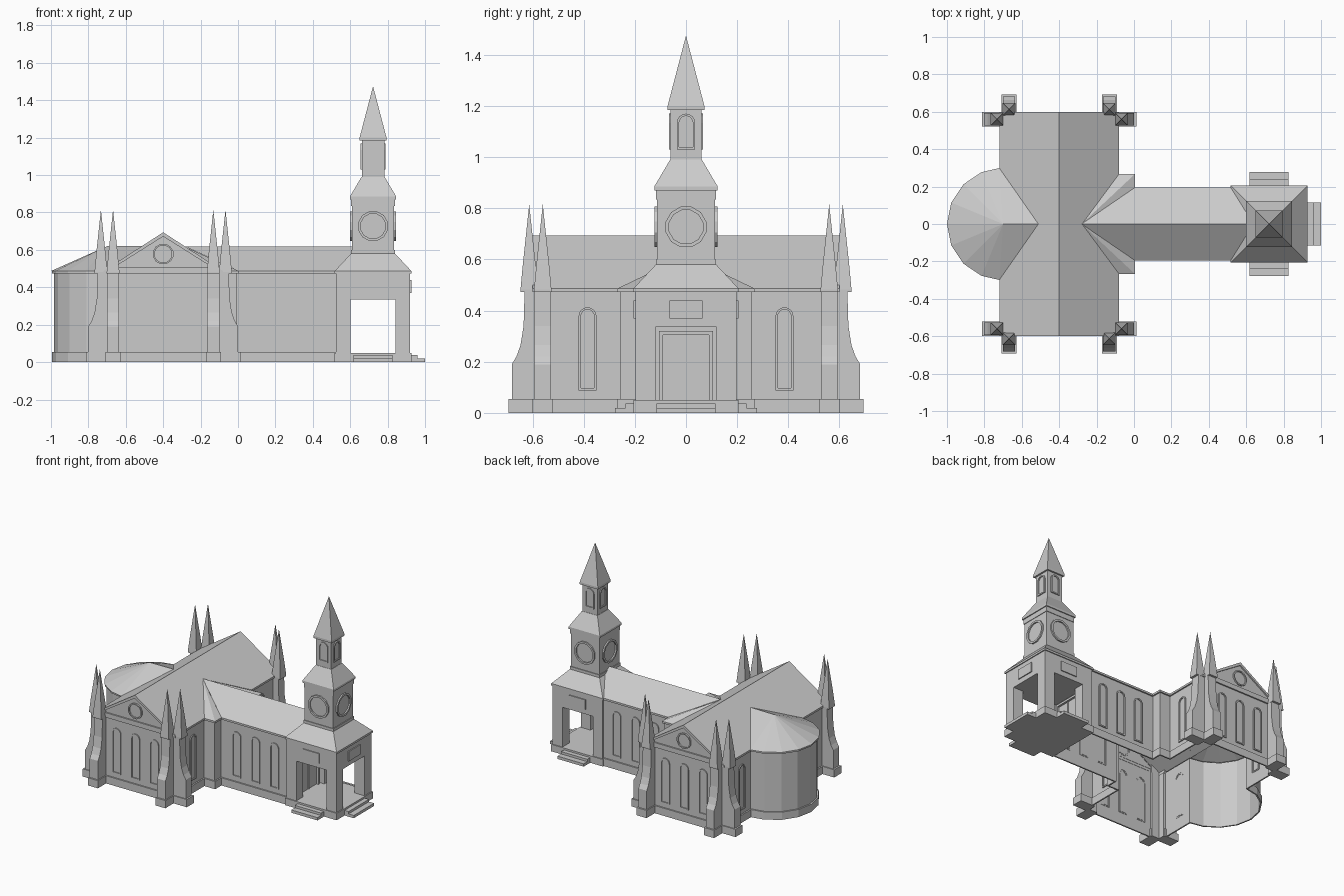
import bpy, bmesh
from math import sin, cos, pi, radians

if "Cube" in bpy.data.objects:
    bpy.data.objects.remove(bpy.data.objects["Cube"])

def mk(name, verts, faces):
    me = bpy.data.meshes.new(name)
    me.from_pydata(verts, [], faces)
    bm = bmesh.new()
    bm.from_mesh(me)
    bmesh.ops.recalc_face_normals(bm, faces=bm.faces)
    bm.to_mesh(me)
    bm.free()
    ob = bpy.data.objects.new(name, me)
    bpy.context.collection.objects.link(ob)
    return ob

def frustum(name, cx, cy, h0, z0, h1, z1):
    s = [(-1, -1), (1, -1), (1, 1), (-1, 1)]
    v = [(cx + a * h0, cy + b * h0, z0) for a, b in s]
    if h1 == 0:
        v.append((cx, cy, z1))
        f = [(i, (i + 1) % 4, 4) for i in range(4)] + [(3, 2, 1, 0)]
    else:
        v += [(cx + a * h1, cy + b * h1, z1) for a, b in s]
        f = [(i, (i + 1) % 4, (i + 1) % 4 + 4, i + 4) for i in range(4)] + [(3, 2, 1, 0), (4, 5, 6, 7)]
    return mk(name, v, f)

def box(name, x0, x1, y0, y1, z0, z1):
    v = [(x, y, z) for z in (z0, z1) for x, y in ((x0, y0), (x1, y0), (x1, y1), (x0, y1))]
    f = [(i, (i + 1) % 4, (i + 1) % 4 + 4, i + 4) for i in range(4)] + [(3, 2, 1, 0), (4, 5, 6, 7)]
    return mk(name, v, f)

def placed(loc, ang):
    # u runs along the wall, d points out of it
    return lambda u, d, z: (loc[0] - sin(ang) * u + cos(ang) * d, loc[1] + cos(ang) * u + sin(ang) * d, loc[2] + z)

def frame(name, outer, inner, loc, ang, depth=0.008):
    P, n = placed(loc, ang), len(outer)
    rows = [(outer, -0.002), (outer, depth), (inner, depth), (inner, -0.002)]
    v = [P(u, d, z) for pts, d in rows for u, z in pts]
    f = [(r * n + i, r * n + (i + 1) % n, (r + 1) * n + (i + 1) % n, (r + 1) * n + i)
         for r in range(3) for i in range(n)]
    return mk(name, v, f)

def prism(name, pts, w, loc, ang):
    # profile (d, z) extruded to width w along the wall
    P, n = placed(loc, ang), len(pts)
    v = [P(s * w / 2, d, z) for s in (-1, 1) for d, z in pts]
    f = [(i, (i + 1) % n, (i + 1) % n + n, i + n) for i in range(n)]
    return mk(name, v, f + [tuple(range(n))[::-1], tuple(range(n, 2 * n))])

def arch(w, h):
    return [(-w, 0), (w, 0)] + [(w * cos(pi * i / 8), h - w + w * sin(pi * i / 8)) for i in range(9)]

def window(name, x, y, z, ang, w=0.035, h=0.325, t=0.009, depth=0.007):
    inner = [(u, q + t) for u, q in arch(w - t, h - 2 * t)]
    frame(name, arch(w, h), inner, (x, y, z), ang, depth)

def roundel(name, loc, ang, r0, r1, depth=0.009):
    c = lambda r: [(r * cos(pi * (i + .5) / 6), r * sin(pi * (i + .5) / 6)) for i in range(12)]
    frame(name, c(r0), c(r1), loc, ang, depth)

# Footprint: nave, crossing, transept and faceted apse
half = [(.54, .185), (-.005, .185), (-.005, .257), (-.09, .257), (-.09, .59), (-.71, .59), (-.71, .283)]
half += [(-.70 + .285 * cos(radians(a)), .285 * sin(radians(a))) for a in (112.5, 135, 157.5)]
foot = half + [(-.985, 0)] + [(x, -y) for x, y in reversed(half)]

def offset(pts, o):
    out, n = [], len(pts)
    for i in range(n):
        (ax, ay), (bx, by), (cx, cy) = pts[i - 1], pts[i], pts[(i + 1) % n]
        def nrm(x, y):
            l = (x * x + y * y) ** .5
            return y / l, -x / l
        n1, n2 = nrm(bx - ax, by - ay), nrm(cx - bx, cy - by)
        k = o / (1 + n1[0] * n2[0] + n1[1] * n2[1])
        out.append((bx + k * (n1[0] + n2[0]), by + k * (n1[1] + n2[1])))
    return out

n = len(foot)
mk("church_walls", [(x, y, z) for z in (0, .48) for x, y in foot],
   [(i, (i + 1) % n, (i + 1) % n + n, i + n) for i in range(n)])

def band(name, o, z0, z1):
    big = offset(foot, o)
    rows = [(foot, z0), (big, z0), (big, z1), (foot, z1)]
    mk(name, [(x, y, z) for p, z in rows for x, y in p],
       [(r * n + i, r * n + (i + 1) % n, (r + 1) * n + (i + 1) % n, (r + 1) * n + i)
        for r in range(3) for i in range(n)])

band("plinth", .01, 0, .055)
band("eaves_cornice", .01, .473, .487)

# Roofs
E = .487
mk("transept_roof", [(x, y, z) for y in (-.6, .6) for x, z in ((-.72, E), (-.4, .694), (-.08, E))],
   [(0, 1, 4, 3), (1, 2, 5, 4)])
mk("nave_roof", [(-.28, 0, .617), (.62, 0, .617), (.62, .195, E), (.005, .195, E), (.62, -.195, E), (.005, -.195, E)],
   [(0, 1, 2, 3), (0, 5, 4, 1)])
for s in (1, -1):
    mk("crossing_roof", [(-.28, 0, .615), (-.08, s * .267, E), (.005, s * .267, E), (.005, s * .195, E)],
       [(0, 1, 2), (0, 2, 3)])
arc = [(-.72, .299, E)] + [(-.7 + .3 * cos(radians(a)), .3 * sin(radians(a)), E) for a in
                           (112.5, 135, 157.5, 180, 202.5, 225, 247.5)] + [(-.72, -.299, E)]
mk("apse_roof", [(-.7, 0, .62), (-.51, 0, .622)] + arc,
   [(0, i + 2, i + 3) for i in range(8)] + [(0, 1, 2), (0, 10, 1)])

# Gable ends
for s in (1, -1):
    ang = s * pi / 2
    mk("gable_wall", [(-.71, s * .59, .48), (-.09, s * .59, .48), (-.4, s * .59, .688)], [(0, 1, 2)])
    frame("gable_trim", [(-.32, E), (.32, E), (0, .694)], [(-.262, .507), (.262, .507), (0, .672)],
          (-.4, s * .59, 0), ang, .01)
    roundel("gable_roundel", (-.4, s * .59, .578), ang, .056, .047)
    for dx in (-.15, 0, .15):
        window("gable_window", -.4 + dx, s * .59, .088, ang)
    for x in (.12, .27, .42):
        window("nave_window", x, s * .185, .088, ang)
    window("transept_window", -.09, s * .385, .088, 0)
    window("transept_window", -.71, s * .385, .088, pi)

# Corner buttresses with pinnacles
prof = [(-.02, 0), (.088, 0), (.088, .19), (.07, .22), (.054, .265), (.042, .34), (.038, .475), (-.02, .475)]

def buttress(x, y, ang):
    prism("buttress", prof, .066, (x, y, 0), ang)
    prism("buttress_foot", [(-.015, 0), (.1, 0), (.1, .055), (-.015, .055)], .08, (x, y, 0), ang)
    px, py = x + .02 * cos(ang), y + .02 * sin(ang)
    frustum("pinnacle_cap", px, py, .034, .473, .034, .482)
    frustum("pinnacle_base", px, py, .034, .482, .025, .58)
    frustum("pinnacle_spire", px, py, .025, .58, 0, .815)

for sx in (-1, 1):
    for sy in (-1, 1):
        buttress(-.4 + sx * .268, sy * .593, sy * pi / 2)
        buttress(-.4 + sx * .313, sy * .56, 0 if sx > 0 else pi)

# Open porch under the tower
C = .722
frustum("porch_floor", C, 0, .205, 0, .205, .05)
for sx in (-1, 1):
    for sy in (-1, 1):
        frustum("porch_post", C + sx * .159, sy * .159, .039, .05, .039, .34)
box("porch_upper_wall", C - .198, C + .198, -.198, .198, .335, .475)
box("porch_back_wall", .53, .56, -.185, .185, .05, .34)
frame("door_frame", [(-.105, 0), (.105, 0), (.105, .27), (-.105, .27)],
      [(-.09, 0), (.09, 0), (.09, .255), (-.09, .255)], (.56, 0, .05), 0, .015)
box("door_meeting_strip", .56, .565, -.004, .004, .05, .305)
frustum("porch_cornice", C, 0, .205, .473, .205, E)
for ang in (0, pi / 2, -pi / 2):
    nx, ny = round(cos(ang)), round(sin(ang))
    face = (C + nx * .197, ny * .197, 0)
    prism("porch_plaque", [(0, .37), (.008, .37), (.008, .44), (0, .44)], .13, face, ang)
    w = .23 if ang == 0 else .208
    prism("porch_steps", [(0, 0), (.081, 0), (.081, .02), (.04, .02), (.04, .037), (0, .037)], w, face, ang)

# Tower stages, bottom to top: (name, half width, z, half width, z)
for s in [("porch_roof", .205, E, .118, .58), ("clock_stage_base", .118, .575, .118, .6),
          ("clock_stage", .113, .6, .113, .835), ("clock_stage_frieze", .117, .835, .117, .87),
          ("clock_stage_cornice", .124, .87, .124, .885), ("clock_stage_roof", .124, .885, .062, .99),
          ("belfry", .06, .985, .06, 1.184), ("spire_cornice", .072, 1.184, .072, 1.2),
          ("spire", .072, 1.2, 0, 1.475)]:
    frustum(s[0], C, 0, *s[1:])
for k in range(4):
    a = k * pi / 2
    roundel("clock_ring", (C + .113 * cos(a), .113 * sin(a), .727), a, .082, .068, .01)
    window("belfry_opening", C + .06 * cos(a), .06 * sin(a), 1.03, a, .036, .14, .009, .007)
